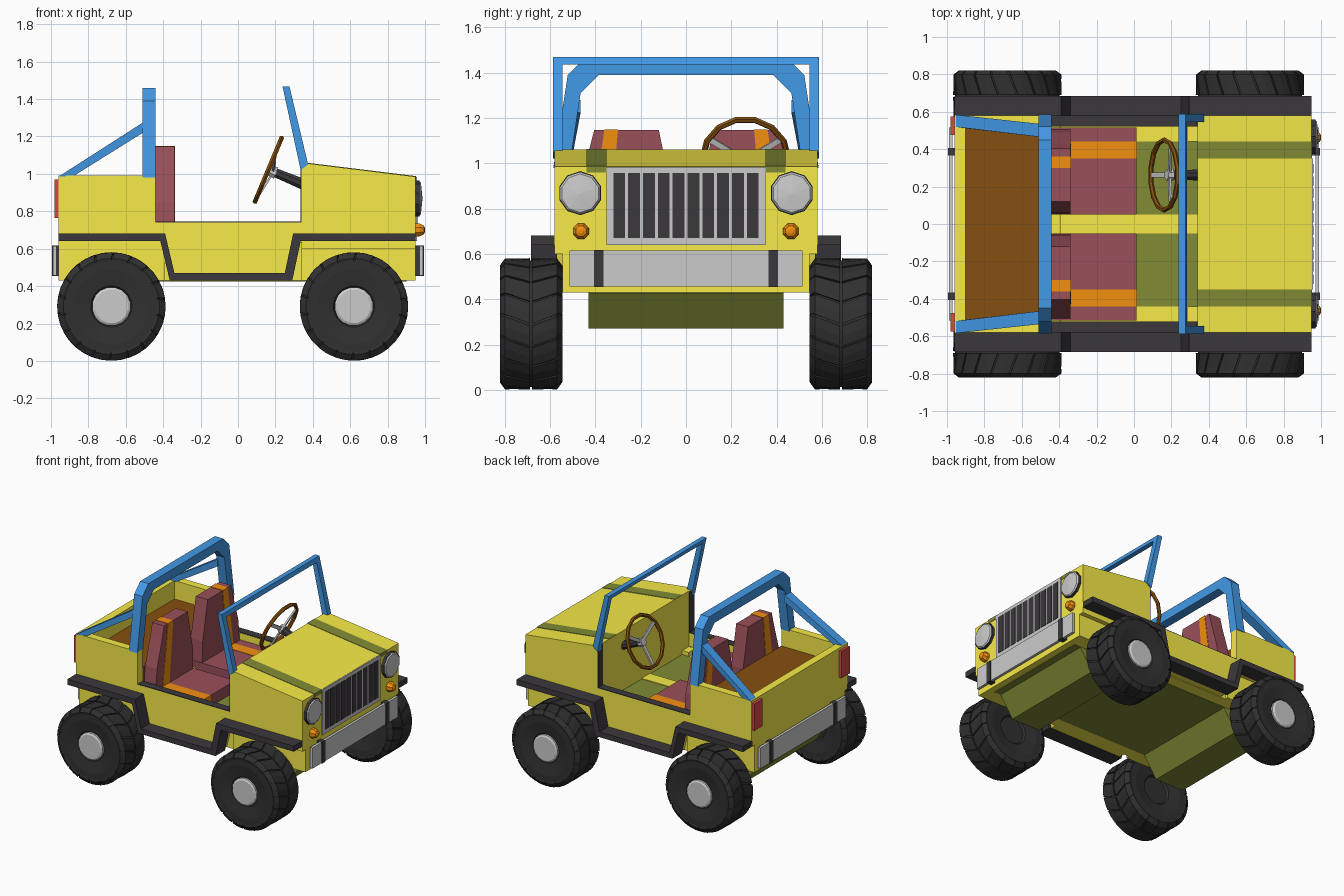
import bpy, bmesh, math
from mathutils import Vector, Matrix

if "Cube" in bpy.data.objects:
    bpy.data.objects.remove(bpy.data.objects["Cube"])


def material(name, r, g, b):
    m = bpy.data.materials.new(name)
    m.diffuse_color = (r, g, b, 1)
    m.use_nodes = True
    m.node_tree.nodes["Principled BSDF"].inputs["Base Color"].default_value = m.diffuse_color
    return m


YELLOW = material("yellow", 0.93, 0.83, 0.065)
OLIVE = material("olive", 0.22, 0.26, 0.035)
BLUE = material("blue", 0.055, 0.32, 0.80)
MAROON = material("maroon", 0.32, 0.08, 0.10)
ORANGE = material("orange", 0.90, 0.28, 0.005)
BROWN = material("brown", 0.24, 0.08, 0.005)
DARK = material("dark", 0.045, 0.04, 0.045)
TYRE = material("tyre", 0.03, 0.03, 0.03)
RED = material("red", 0.65, 0.07, 0.06)
GREY = material("grey", 0.55, 0.55, 0.55)


def finish(name, bm, mat, mirror=False):
    bmesh.ops.recalc_face_normals(bm, faces=bm.faces)
    me = bpy.data.meshes.new(name)
    bm.to_mesh(me)
    bm.free()
    me.materials.append(mat)
    ob = bpy.data.objects.new(name, me)
    bpy.context.collection.objects.link(ob)
    if mirror:
        mod = ob.modifiers.new("mirror", 'MIRROR')
        mod.use_axis = (False, True, False)
        mod.use_mirror_merge = False
    return ob


def loft(bm, a, b):
    """Closed solid between two matching outlines."""
    va, vb = [bm.verts.new(p) for p in a], [bm.verts.new(p) for p in b]
    bm.faces.new(va)
    bm.faces.new(vb[::-1])
    for i in range(len(va)):
        j = (i + 1) % len(va)
        bm.faces.new((va[i], vb[i], vb[j], va[j]))


def side(name, pts, y0, y1, mat, mirror=False):
    """Side profile (x, z) extruded along y."""
    bm = bmesh.new()
    loft(bm, [(x, y0, z) for x, z in pts], [(x, y1, z) for x, z in pts])
    return finish(name, bm, mat, mirror)


def front(name, pts, x0, x1, mat, mirror=False):
    """Front profile (y, z) extruded along x."""
    bm = bmesh.new()
    loft(bm, [(x0, y, z) for y, z in pts], [(x1, y, z) for y, z in pts])
    return finish(name, bm, mat, mirror)


def box(name, x0, x1, y0, y1, z0, z1, mat, mirror=False):
    return side(name, [(x0, z0), (x1, z0), (x1, z1), (x0, z1)], y0, y1, mat, mirror)


def lathe(name, profile, centre, axis, n, mat, mirror=False):
    """Profile (radius, distance) turned about an axis, ends capped."""
    q = Vector(axis).to_track_quat('Z', 'Y')
    bm = bmesh.new()
    rings = []
    for r, d in profile:
        ring = []
        for i in range(n):
            t = 2 * math.pi * (i + 0.5) / n
            p = q @ Vector((r * math.cos(t), r * math.sin(t), d))
            ring.append(bm.verts.new(p + Vector(centre)))
        rings.append(ring)
    for a, b in zip(rings, rings[1:]):
        for i in range(n):
            j = (i + 1) % n
            bm.faces.new((a[i], a[j], b[j], b[i]))
    bm.faces.new(rings[0])
    bm.faces.new(rings[-1])
    return finish(name, bm, mat, mirror)


# body shell
side("body_side", [(-0.96, 0.64), (-0.96, 0.99), (-0.44, 0.99), (-0.44, 0.74), (0.34, 0.74),
                   (0.34, 0.64), (0.32, 0.64), (0.27, 0.435), (-0.35, 0.435), (-0.4, 0.64)],
     0.52, 0.58, YELLOW, True)
side("hood", [(0.34, 0.6), (0.95, 0.6), (0.95, 0.985), (0.34, 1.06)], -0.58, 0.58, YELLOW)
side("hood_stripe", [(0.36, 1.03), (0.953, 0.96), (0.953, 0.988), (0.34, 1.063)],
     0.35, 0.44, OLIVE, True)
box("tailgate", -0.96, -0.9, -0.52, 0.52, 0.64, 0.99, YELLOW)
box("front_chassis", 0.34, 0.95, -0.545, 0.545, 0.43, 0.64, YELLOW)
box("rear_chassis", -0.96, -0.39, -0.545, 0.545, 0.43, 0.64, YELLOW)
box("cargo_bed", -0.9, -0.44, -0.52, 0.52, 0.64, 0.85, BROWN)
box("floor", -0.39, 0.34, -0.52, 0.52, 0.43, 0.603, YELLOW)
box("floor_mat", 0.0, 0.34, 0.05, 0.44, 0.59, 0.607, OLIVE, True)
box("tunnel", -0.44, 0.34, -0.05, 0.05, 0.59, 0.612, YELLOW)
box("wheel_well", 0.285, 0.34, 0.44, 0.52, 0.59, 0.637, YELLOW, True)
box("sill_trim", -0.44, 0.335, 0.52, 0.58, 0.735, 0.745, DARK, True)
box("firewall_trim", 0.335, 0.342, 0.52, 0.578, 0.74, 1.05, DARK, True)

# dark fender strip
side("fender_trim", [(-0.96, 0.64), (-0.415, 0.64), (-0.365, 0.43), (0.29, 0.43), (0.335, 0.64),
                     (0.95, 0.64), (0.95, 0.682), (0.295, 0.682), (0.25, 0.47), (-0.34, 0.47),
                     (-0.39, 0.682), (-0.96, 0.682)], 0.57, 0.685, DARK, True)

# underside and axle housings
box("underside", -0.9, 0.9, -0.43, 0.43, 0.425, 0.435, OLIVE)
for name, cx in (("front_axle_housing", 0.62), ("rear_axle_housing", -0.68)):
    side(name, [(cx - 0.23, 0.43), (cx - 0.12, 0.27), (cx + 0.12, 0.27), (cx + 0.23, 0.43)],
         -0.43, 0.43, OLIVE)

# seats with stripes
box("seat_cushion", -0.44, 0.013, 0.05, 0.515, 0.59, 0.69, MAROON, True)
box("seat_stripe", -0.34, 0.016, 0.35, 0.44, 0.595, 0.693, ORANGE, True)
front("seat_back", [(0.05, 0.6), (0.515, 0.6), (0.49, 0.85), (0.43, 1.05), (0.405, 1.147),
                    (0.12, 1.147), (0.1, 1.05), (0.06, 0.85)], -0.44, -0.34, MAROON, True)
front("seat_back_stripe", [(0.35, 0.6), (0.44, 0.6), (0.36, 1.15), (0.3, 1.15)],
      -0.443, -0.337, ORANGE, True)

# roll bar and braces
outer = [(0.585, 0.98), (0.522, 1.39), (0.45, 1.46)]
inner = [(0.385, 1.39), (0.465, 1.31), (0.515, 0.98)]
half = outer + [(0, 1.46), (0, 1.39)] + inner
front("roll_bar", half, -0.51, -0.44, BLUE, True)
bm = bmesh.new()
loft(bm, [(-0.96, 0.52, 0.985), (-0.96, 0.585, 0.985), (-0.885, 0.575, 0.985), (-0.885, 0.51, 0.985)],
     [(-0.5, 0.465, 1.28), (-0.5, 0.535, 1.28), (-0.5, 0.535, 1.225), (-0.5, 0.465, 1.225)])
finish("roll_bar_brace", bm, BLUE, True)

# windshield frame
side("windshield_post", [(0.335, 1.02), (0.375, 1.05), (0.275, 1.468), (0.238, 1.468)],
     0.545, 0.588, BLUE, True)
side("windshield_top", [(0.246, 1.435), (0.283, 1.435), (0.275, 1.468), (0.238, 1.468)],
     -0.545, 0.545, BLUE)

# steering wheel, spokes and column
tilt = Vector((-0.923, 0, 0.385))
hub = Vector((0.162, 0.262, 1.022))
rot = tilt.to_track_quat('Z', 'Y')
bpy.ops.mesh.primitive_torus_add(major_segments=14, minor_segments=6, major_radius=0.188,
                                 minor_radius=0.014, location=hub, rotation=rot.to_euler())
bpy.context.object.name = "steering_wheel"
bpy.context.object.data.materials.append(BROWN)
up = Vector((0.385, 0, 0.923))
for k in range(3):
    d = Matrix.Rotation(math.pi + k * math.tau / 3, 3, tilt) @ up
    w = d.cross(tilt) * 0.013
    t = tilt * 0.006
    bm = bmesh.new()
    base = hub - tilt * 0.03
    loft(bm, [base + w + t, base - w + t, base - w - t, base + w - t],
         [hub + d * 0.18 + s for s in (w + t, -w + t, -w - t, w - t)])
    finish("steering_spoke", bm, GREY)
lathe("steering_hub", [(0.035, -0.045), (0.03, -0.012)], hub, tilt, 8, GREY)
lathe("steering_column", [(0.032, -0.22), (0.026, -0.035)], hub, tilt, 8, DARK)

# grille
box("grille", 0.94, 0.957, -0.35, 0.35, 0.64, 0.983, GREY)
for i in range(10):
    y = (i - 4.5) * 0.0655
    box("grille_slot", 0.945, 0.960, y - 0.026, y + 0.026, 0.67, 0.957, DARK)

# lamps
lathe("headlight_rim", [(0.097, 0), (0.097, 0.02)], (0.95, 0.467, 0.868), (1, 0, 0), 10, DARK, True)
lathe("headlight_lens", [(0.095, 0.018), (0.085, 0.028), (0.004, 0.036)], (0.95, 0.467, 0.868),
      (1, 0, 0), 10, GREY, True)
lathe("indicator", [(0.037, 0), (0.037, 0.02), (0.025, 0.044), (0.01, 0.05)], (0.95, 0.463, 0.70),
      (1, 0, 0), 8, ORANGE, True)
box("tail_light", -0.98, -0.95, 0.475, 0.575, 0.765, 0.97, RED, True)

# bumpers with straps
for name, s in (("front", 1), ("rear", -1)):
    box(name + "_bumper", s * 0.97, s * 0.99, -0.515, 0.515, 0.457, 0.615, GREY)
    box(name + "_bumper_strap", s * 0.94, s * 0.995, 0.365, 0.407, 0.455, 0.617, DARK, True)

# wheels: tyre, hub cap and chevron tread lugs
LUGS = 18
tyre_profile = [(0.1, -0.105), (0.11, -0.12), (0.2, -0.135), (0.25, -0.135), (0.28, -0.113),
                (0.28, 0.113), (0.25, 0.135), (0.2, 0.135), (0.11, 0.12), (0.1, 0.105)]
for name, cx in (("front", 0.62), ("rear", -0.677)):
    c = Vector((cx, 0.684, 0.291))
    lathe(name + "_tyre", tyre_profile, c, (0, 1, 0), 2 * LUGS, TYRE, True)
    lathe(name + "_hub", [(0.104, 0.09), (0.104, 0.125), (0.09, 0.133)], c, (0, 1, 0), 16, GREY, True)
    bm = bmesh.new()
    for i in range(LUGS):
        for s in (-1, 1):
            cuts = []
            for y, r in ((0.005, 0.290), (0.115, 0.289), (0.138, 0.257)):
                a0 = math.tau * i / LUGS + y * 1.3
                cuts.append([c + Vector((rr * math.cos(a), s * y * (1 if rr == r else 0.97),
                                         rr * math.sin(a)))
                             for a, rr in ((a0, r - 0.02), (a0, r), (a0 + 0.16, r), (a0 + 0.315, r),
                                           (a0 + 0.315, r - 0.02))])
            loft(bm, cuts[0], cuts[1])
            loft(bm, cuts[1], cuts[2])
    finish(name + "_tread", bm, TYRE, True)
